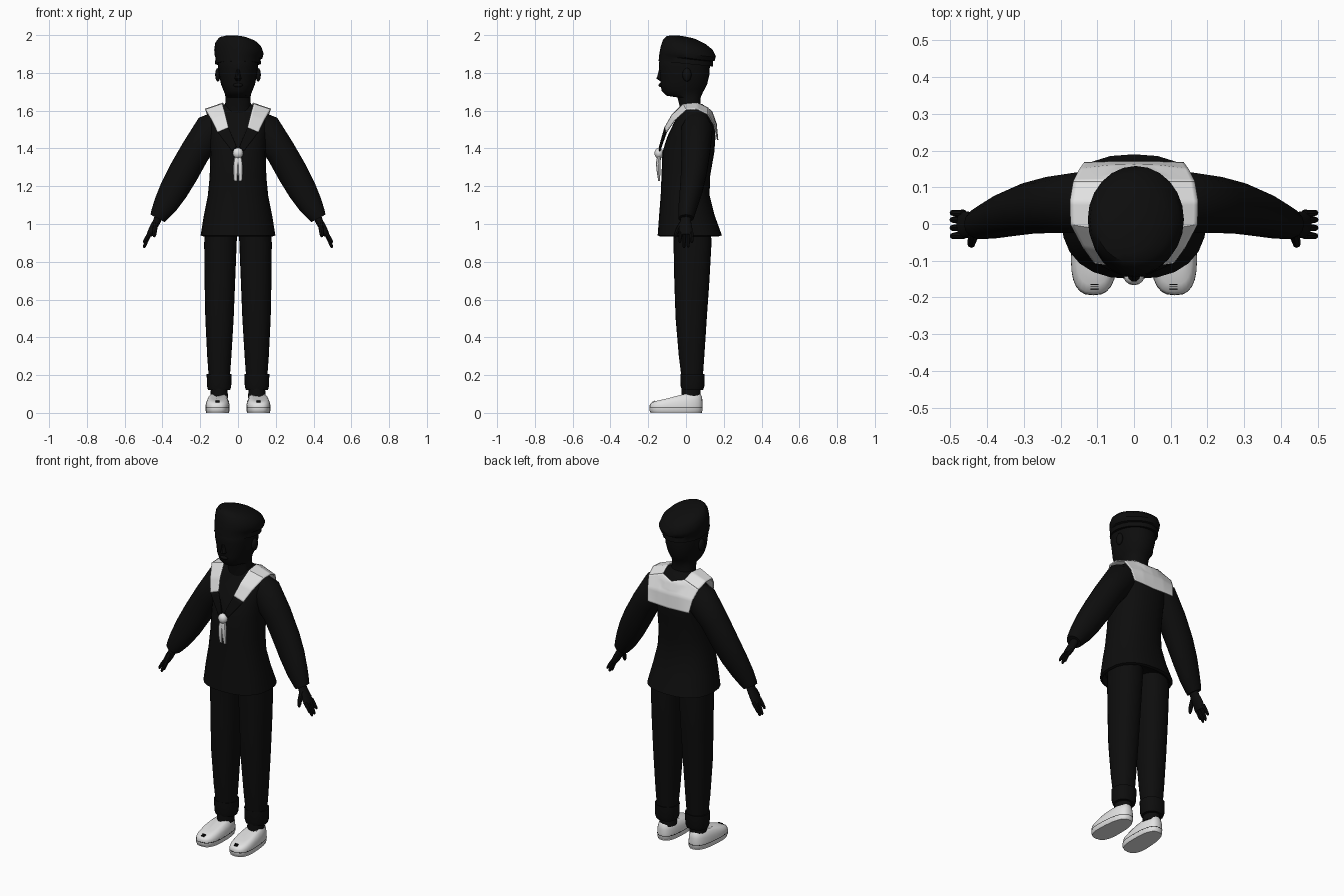
import bpy, bmesh, math
from mathutils import Vector


def material(name, rgb):
    m = bpy.data.materials.new(name)
    m.diffuse_color = (*rgb, 1)
    return m


BLACK = material("black cloth", (0.004, 0.004, 0.004))
WHITE = material("off white", (0.76, 0.76, 0.76))


def finish(name, bm, mat, mirror=False, angle=40):
    bmesh.ops.recalc_face_normals(bm, faces=bm.faces)
    me = bpy.data.meshes.new(name)
    bm.to_mesh(me)
    bm.free()
    me.materials.append(mat)
    ob = bpy.data.objects.new(name, me)
    bpy.context.collection.objects.link(ob)
    bpy.ops.object.select_all(action='DESELECT')
    ob.select_set(True)
    bpy.context.view_layer.objects.active = ob
    bpy.ops.object.shade_smooth_by_angle(angle=math.radians(angle))
    if mirror:
        ob.modifiers.new("mirror", 'MIRROR')
    return ob


def loft(name, rings, mat, mirror=False, angle=40):
    """Skin a list of equal-length point rings and cap both ends."""
    bm = bmesh.new()
    vs = [[bm.verts.new(p) for p in r] for r in rings]
    n = len(vs[0])
    for a, b in zip(vs, vs[1:]):
        for i in range(n):
            j = (i + 1) % n
            bm.faces.new((a[i], a[j], b[j], b[i]))
    bm.faces.new(vs[0])
    bm.faces.new(vs[-1])
    return finish(name, bm, mat, mirror, angle)


def flat_ring(z, rx, y0, y1, cx=0, p=2.0, sx=0, sy=0, n=24):
    """Horizontal superellipse between y0 and y1, sheared in z by sx and sy."""
    pts = []
    for i in range(n):
        t = 2 * math.pi * i / n
        c, s = math.cos(t), math.sin(t)
        x = rx * math.copysign(abs(c) ** (2 / p), c)
        y = (y0 + y1) / 2 + (y1 - y0) / 2 * math.copysign(abs(s) ** (2 / p), s)
        pts.append((cx + x, y, z + sx * x + sy * y))
    return pts


def tube(name, path, mat, mirror=True, n=14):
    """Tube along (x, y, z, radius in xz, radius in y)."""
    rings = []
    for i, (x, y, z, r, ry) in enumerate(path):
        a, b = path[max(i - 1, 0)], path[min(i + 1, len(path) - 1)]
        d = Vector((b[0] - a[0], 0, b[2] - a[2])).normalized()
        u = Vector((-d.z, 0, d.x))
        rings.append([Vector((x, y, z)) + u * r * math.cos(2 * math.pi * k / n)
                      + Vector((0, ry * math.sin(2 * math.pi * k / n), 0)) for k in range(n)])
    return loft(name, rings, mat, mirror)


def ball(name, pos, size, mat, mirror=False, seg=12):
    bm = bmesh.new()
    bmesh.ops.create_uvsphere(bm, u_segments=seg, v_segments=8, radius=1)
    for v in bm.verts:
        v.co = Vector(pos) + Vector(a * b for a, b in zip(v.co, size))
    return finish(name, bm, mat, mirror, 60)


# tunic with flared hem
torso = loft("tunic", [flat_ring(z, rx, y0, y1, p=p) for z, rx, y0, y1, p in (
    (0.96, 0.17, -0.12, 0.14, 2.3), (0.935, 0.185, -0.14, 0.175, 2.4),
    (0.94, 0.198, -0.15, 0.19, 2.4), (1.05, 0.18, -0.142, 0.15, 2.3),
    (1.15, 0.16, -0.134, 0.125, 2.3), (1.25, 0.15, -0.13, 0.127, 2.3),
    (1.38, 0.147, -0.125, 0.15, 2.3), (1.46, 0.153, -0.1, 0.156, 2.3),
    (1.54, 0.16, -0.062, 0.148, 2.3), (1.59, 0.145, -0.03, 0.13, 2.2),
    (1.625, 0.095, -0.02, 0.1, 2), (1.635, 0.07, -0.01, 0.085, 2))], BLACK)

# sleeves
sleeve = tube("sleeve", [
    (0.07, 0.058, 1.555, 0.06, 0.06), (0.14, 0.058, 1.50, 0.092, 0.085),
    (0.225, 0.052, 1.385, 0.08, 0.078), (0.29, 0.042, 1.27, 0.081, 0.070),
    (0.34, 0.028, 1.18, 0.076, 0.062), (0.385, 0.012, 1.10, 0.064, 0.052),
    (0.418, 0.002, 1.045, 0.048, 0.044), (0.426, 0.0, 1.03, 0.042, 0.040)], BLACK)

# hands
tube("palm", [(0.415, 0, 1.05, 0.022, 0.026), (0.432, -0.002, 1.01, 0.02, 0.03),
              (0.455, -0.002, 0.97, 0.019, 0.037), (0.47, -0.002, 0.94, 0.015, 0.036)], BLACK)
for i, (y, tip) in enumerate(((-0.031, 0.9), (-0.010, 0.873), (0.011, 0.876), (0.029, 0.9))):
    tube(f"finger_{i + 1}", [(0.464, y, 0.955, 0.011, 0.01), (0.483, y, (0.955 + tip) / 2, 0.01, 0.0095),
                             (0.495, y * 1.05, tip + 0.008, 0.008, 0.008),
                             (0.498, y * 1.05, tip, 0.004, 0.004)], BLACK, n=8)
tube("thumb", [(0.436, -0.02, 1.01, 0.013, 0.016), (0.44, -0.042, 0.975, 0.013, 0.013),
               (0.443, -0.054, 0.945, 0.011, 0.011), (0.444, -0.056, 0.93, 0.005, 0.005)], BLACK, n=8)

# trousers with turned-up cuffs
loft("trouser_leg", [flat_ring(z, rx, y0, y1, cx, 2.3) for z, cx, rx, y0, y1 in (
    (1.0, 0.088, 0.085, -0.07, 0.13), (0.9, 0.093, 0.086, -0.066, 0.135),
    (0.7, 0.096, 0.081, -0.062, 0.124), (0.5, 0.098, 0.075, -0.055, 0.11),
    (0.3, 0.099, 0.064, -0.038, 0.097), (0.205, 0.099, 0.057, -0.026, 0.09),
    (0.207, 0.1, 0.066, -0.03, 0.098), (0.14, 0.1, 0.064, -0.028, 0.097),
    (0.12, 0.1, 0.058, -0.022, 0.09))], BLACK, True)
loft("sock", [flat_ring(z, r, -0.025, 0.078, 0.1, n=16) for z, r in ((0.14, 0.042), (0.08, 0.048))],
     BLACK, True)


def shoe_ring(z, w, toe, heel):
    """Shoe outline: rounded toe, wide ball, narrower heel."""
    pts = []
    for x, y, in flat_ring_xy(28):
        f = (y + 1) / 2                      # 0 toe, 1 heel
        width = w * (1.0 - 0.16 * f)
        pts.append((0.111 - 0.008 * f + x * width, toe + (heel - toe) * f, z(f)))
    return pts


def flat_ring_xy(n):
    return [(p[0], p[1]) for p in flat_ring(0, 1, -1, 1, p=2.7, n=n)]


# shoes, with top rising towards the ankle
loft("shoe", [shoe_ring(z, w, t, h) for z, w, t, h in (
    (lambda f: 0.004, 0.064, -0.188, 0.083), (lambda f: 0.012, 0.068, -0.194, 0.088),
    (lambda f: 0.04, 0.068, -0.193, 0.088),
    (lambda f: 0.052 + 0.015 * f, 0.064, -0.186, 0.087),
    (lambda f: 0.062 + 0.028 * min(1, f * 1.6), 0.054, -0.165, 0.083),
    (lambda f: 0.070 + 0.032 * min(1, f * 1.6), 0.036, -0.125, 0.074))], WHITE, True, 50)
loft("sole_seam", [shoe_ring(lambda f, z=z: z, 0.0683, -0.1942, 0.0885) for z in (0.026, 0.029)],
     BLACK, True)
loft("sole_edge", [shoe_ring(lambda f, z=z: z, 0.0645, -0.1885, 0.0835) for z in (0.0, 0.005)],
     WHITE, True)

# head and neck, face towards the front
loft("head", [flat_ring(z, rx, y0, y1, p=2.2, sy=s) for z, rx, y0, y1, s in (
    (1.58, 0.075, -0.03, 0.09, 0), (1.63, 0.068, -0.035, 0.078, 0), (1.67, 0.066, -0.045, 0.078, 0),
    (1.69, 0.07, -0.105, 0.09, 0.1), (1.71, 0.078, -0.128, 0.1, 0.05), (1.74, 0.09, -0.136, 0.112, 0),
    (1.79, 0.1, -0.137, 0.124, 0), (1.83, 0.105, -0.144, 0.126, 0), (1.88, 0.107, -0.14, 0.126, 0),
    (1.92, 0.09, -0.11, 0.1, 0))], BLACK)
loft("nose", [flat_ring(z, w, y, -0.115, n=10) for z, w, y in (
    (1.825, 0.010, -0.142), (1.785, 0.013, -0.152), (1.77, 0.018, -0.158), (1.758, 0.012, -0.14))], BLACK)
ball("lips", (0, -0.133, 1.735), (0.026, 0.012, 0.011), BLACK)
ball("ear", (0.107, 0.005, 1.79), (0.014, 0.024, 0.036), BLACK, True)

# soft cap, leaning to one side and sagging at the back
loft("cap", [flat_ring(z, rx, y0, y1, cx, sx=a, sy=b) for z, rx, y0, y1, cx, a, b in (
    (1.848, 0.112, -0.138, 0.135, 0, 0, -0.1), (1.848, 0.121, -0.145, 0.143, 0, 0, -0.1),
    (1.878, 0.12, -0.142, 0.142, 0, -0.03, -0.12), (1.888, 0.127, -0.14, 0.152, 0.003, -0.06, -0.15),
    (1.915, 0.131, -0.134, 0.158, 0.005, -0.08, -0.18), (1.95, 0.122, -0.122, 0.142, 0.002, -0.1, -0.2),
    (1.972, 0.1, -0.105, 0.105, -0.003, -0.1, -0.2), (1.986, 0.062, -0.08, 0.05, -0.01, -0.08, -0.15),
    (1.99, 0.025, -0.05, 0.0, -0.015, -0.08, -0.15))], BLACK)


def cloth(name, rows, mat, lift):
    """Thin mirrored cloth panel resting on the tunic and sleeves."""
    bm = bmesh.new()
    vs = [[bm.verts.new(p) for p in r] for r in rows]
    for a, b in zip(vs, vs[1:]):
        for i in range(len(a) - 1):
            bm.faces.new((a[i], a[i + 1], b[i + 1], b[i]))
    ob = finish(name, bm, mat, True)
    sub = ob.modifiers.new("subdivide", 'SUBSURF')
    sub.subdivision_type, sub.levels, sub.render_levels = 'SIMPLE', 3, 3
    for target in (torso, sleeve, torso):
        w = ob.modifiers.new("rest", 'SHRINKWRAP')
        w.target, w.wrap_mode, w.offset = target, 'OUTSIDE', lift
    sol = ob.modifiers.new("thickness", 'SOLIDIFY')
    sol.thickness, sol.offset = 0.006, 0


# wide white collar: shoulder straps, then the square back panel
cloth("collar_strap", [
    [(0.108, -0.104, 1.485), (0.05, -0.112, 1.51)], [(0.14, -0.06, 1.55), (0.066, -0.075, 1.575)],
    [(0.172, 0.0, 1.605), (0.082, -0.015, 1.635)], [(0.174, 0.06, 1.607), (0.078, 0.06, 1.64)],
    [(0.165, 0.115, 1.58), (0.07, 0.115, 1.615)]], WHITE, 0.008)
cloth("collar_back", [
    [(0.165, 0.115, 1.58), (0.07, 0.115, 1.615), (0, 0.13, 1.59)],
    [(0.148, 0.148, 1.525), (0.07, 0.158, 1.53), (0, 0.16, 1.53)],
    [(0.135, 0.166, 1.45), (0.07, 0.168, 1.448), (0, 0.168, 1.445)]], WHITE, 0.008)
# dark lapels running down to the knot
cloth("lapel", [[(0.108, -0.104, 1.485), (0.05, -0.112, 1.51)],
                [(0.03, -0.14, 1.385), (0.008, -0.14, 1.41)]], BLACK, 0.006)

# white neckerchief knot with two hanging ends
ball("knot", (0, -0.143, 1.375), (0.028, 0.024, 0.029), WHITE)
tube("neckerchief_end", [(0.005, -0.142, 1.365, 0.012, 0.01), (0.011, -0.147, 1.32, 0.014, 0.012),
                         (0.013, -0.145, 1.27, 0.013, 0.009), (0.013, -0.142, 1.228, 0.009, 0.005)],
     WHITE, n=8)

# lace bars on the shoes
for k in range(3):
    bm = bmesh.new()
    bmesh.ops.create_cube(bm, size=1)
    for v in bm.verts:
        v.co = Vector((0.108 + v.co.x * 0.022, -0.165 - k * 0.006 + v.co.y * 0.0025,
                       0.0635 - k * 0.003 + v.co.z * 0.006))
    finish(f"lace_{k + 1}", bm, BLACK, True)
